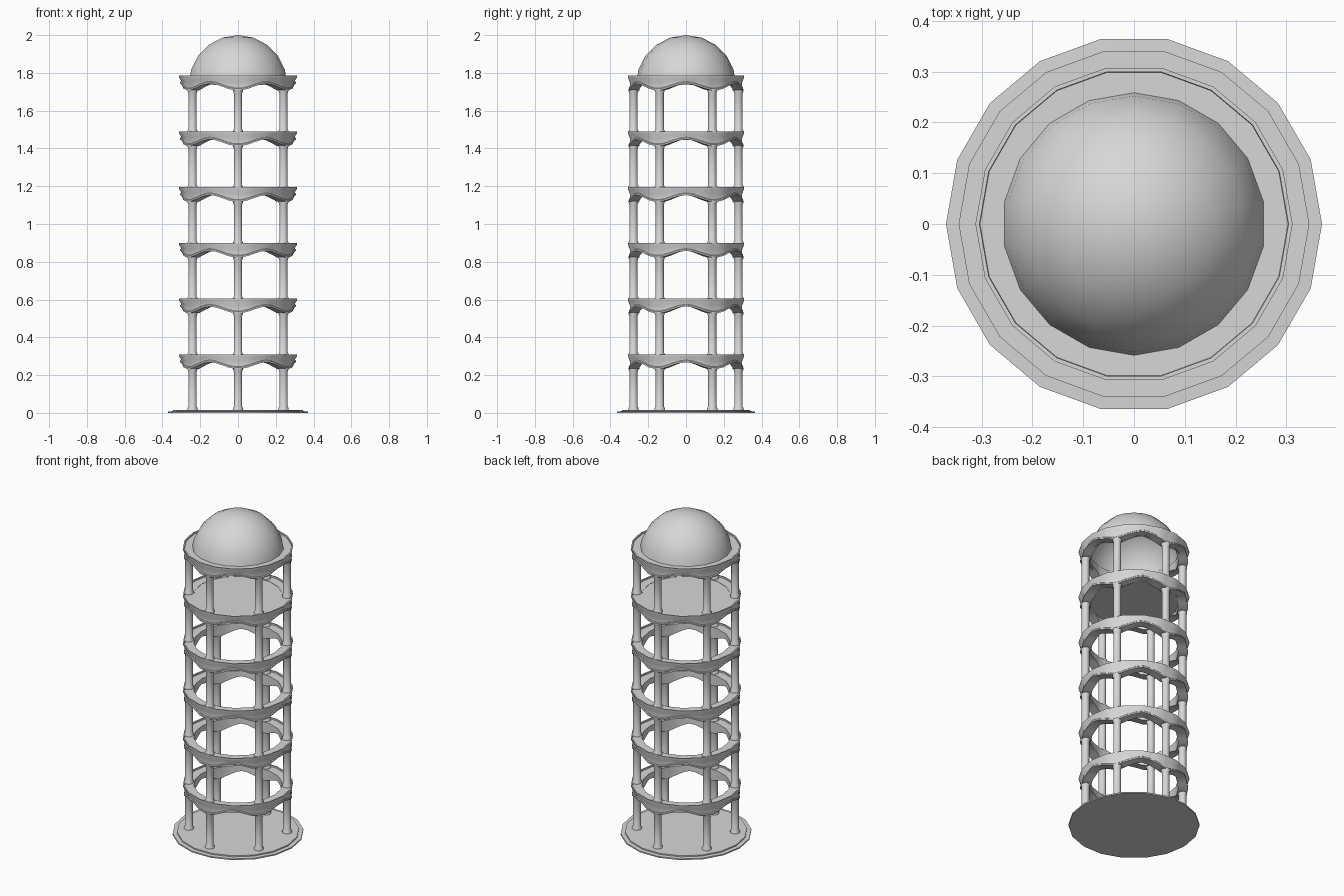
import bpy, bmesh
from math import sin, cos, pi, radians

SIDES = 18          # sides of every large round part
COLUMNS = 6
PITCH = 0.295       # storey height
RING_TOPS = [0.31 + PITCH * i for i in range(6)]

old = bpy.data.objects.get("Cube")
if old:
    bpy.data.objects.remove(old)

stone = bpy.data.materials.new("pale grey stone")
stone.use_nodes = True
GREY = (0.68, 0.68, 0.68, 1)
stone.diffuse_color = GREY
stone.node_tree.nodes["Principled BSDF"].inputs["Base Color"].default_value = GREY


def finish(name, bm):
    """Turn a bmesh into a shaded object."""
    bmesh.ops.remove_doubles(bm, verts=bm.verts, dist=1e-5)
    bmesh.ops.recalc_face_normals(bm, faces=bm.faces)
    mesh = bpy.data.meshes.new(name)
    bm.to_mesh(mesh)
    bm.free()
    mesh.materials.append(stone)
    ob = bpy.data.objects.new(name, mesh)
    bpy.context.collection.objects.link(ob)
    bpy.ops.object.select_all(action='DESELECT')
    ob.select_set(True)
    bpy.context.view_layer.objects.active = ob
    bpy.ops.object.shade_smooth_by_angle(angle=radians(32))
    return ob


def loft(bm, loops, closed=False):
    """Skin a list of equally long point loops."""
    rows = [[bm.verts.new(p) for p in loop] for loop in loops]
    pairs = list(zip(rows, rows[1:] + rows[:1])) if closed else list(zip(rows, rows[1:]))
    for a, b in pairs:
        n = len(a)
        for i in range(n):
            j = (i + 1) % n
            bm.faces.new((a[i], a[j], b[j], b[i]))
    return rows


def circle(r, z, sides=SIDES, cx=0, cy=0):
    return [(cx + r * cos(2 * pi * i / sides), cy + r * sin(2 * pi * i / sides), z)
            for i in range(sides)]


def lathe(name, profile, sides=SIDES, cx=0, cy=0):
    """Solid of revolution with capped ends."""
    bm = bmesh.new()
    rows = loft(bm, [circle(r, z, sides, cx, cy) for r, z in profile])
    bm.faces.new(rows[0])
    bm.faces.new(rows[-1])
    return finish(name, bm)


def arched_ring(name, top):
    """Ring beam whose lower edge rises into an arch between columns."""
    steps = 3
    corners = circle(1, 0)
    spots = []
    for i in range(SIDES):
        a, b = corners[i], corners[(i + 1) % SIDES]
        for s in range(steps):
            t = s / steps
            lift = 0.5 + 0.5 * cos(COLUMNS * 2 * pi * (i + t) / SIDES)
            spots.append((a[0] + (b[0] - a[0]) * t, a[1] + (b[1] - a[1]) * t, lift))
    # radius, depth below the top, share of the arch lift
    section = [(0.25, 0.008, 0), (0.303, 0.008, 0), (0.304, 0, 0), (0.312, 0, 0),
               (0.312, 0.01, 0), (0.302, 0.036, 0.3), (0.302, 0.066, 1),
               (0.306, 0.07, 1), (0.306, 0.078, 1), (0.25, 0.078, 1)]
    bm = bmesh.new()
    loft(bm, [[(x * r, y * r, top - d + 0.036 * k * lift) for x, y, lift in spots]
              for r, d, k in section], closed=True)
    return finish(name, bm)


# Stepped base plate
lathe("base_plate", [(0.37, 0), (0.37, 0.008), (0.345, 0.009), (0.345, 0.016)])

# Ring beams and the columns below each of them
floor = 0.015
for level, top in enumerate(RING_TOPS, 1):
    arched_ring(f"ring_beam_{level}", top)
    head = top - 0.07
    for c in range(COLUMNS):
        ang = radians(30) + 2 * pi * c / COLUMNS
        lathe(f"column_{level}_{c + 1}",
              [(0.028, floor), (0.027, floor + 0.01), (0.022, floor + 0.018),
               (0.022, head - 0.022), (0.027, head - 0.008), (0.027, head)],
              12, 0.278 * cos(ang), 0.278 * sin(ang))
    floor = top - 0.008

# Upper floor inside the fifth ring
deck = RING_TOPS[4]
lathe("upper_floor", [(0.255, deck - 0.046), (0.255, deck - 0.01)])

# Open hemispherical dome
bm = bmesh.new()
bmesh.ops.create_uvsphere(bm, u_segments=SIDES, v_segments=10, radius=0.265)
bmesh.ops.delete(bm, geom=[v for v in bm.verts if v.co.z < -0.01], context='VERTS')
dome = finish("dome", bm)
dome.location.z = 1.735
